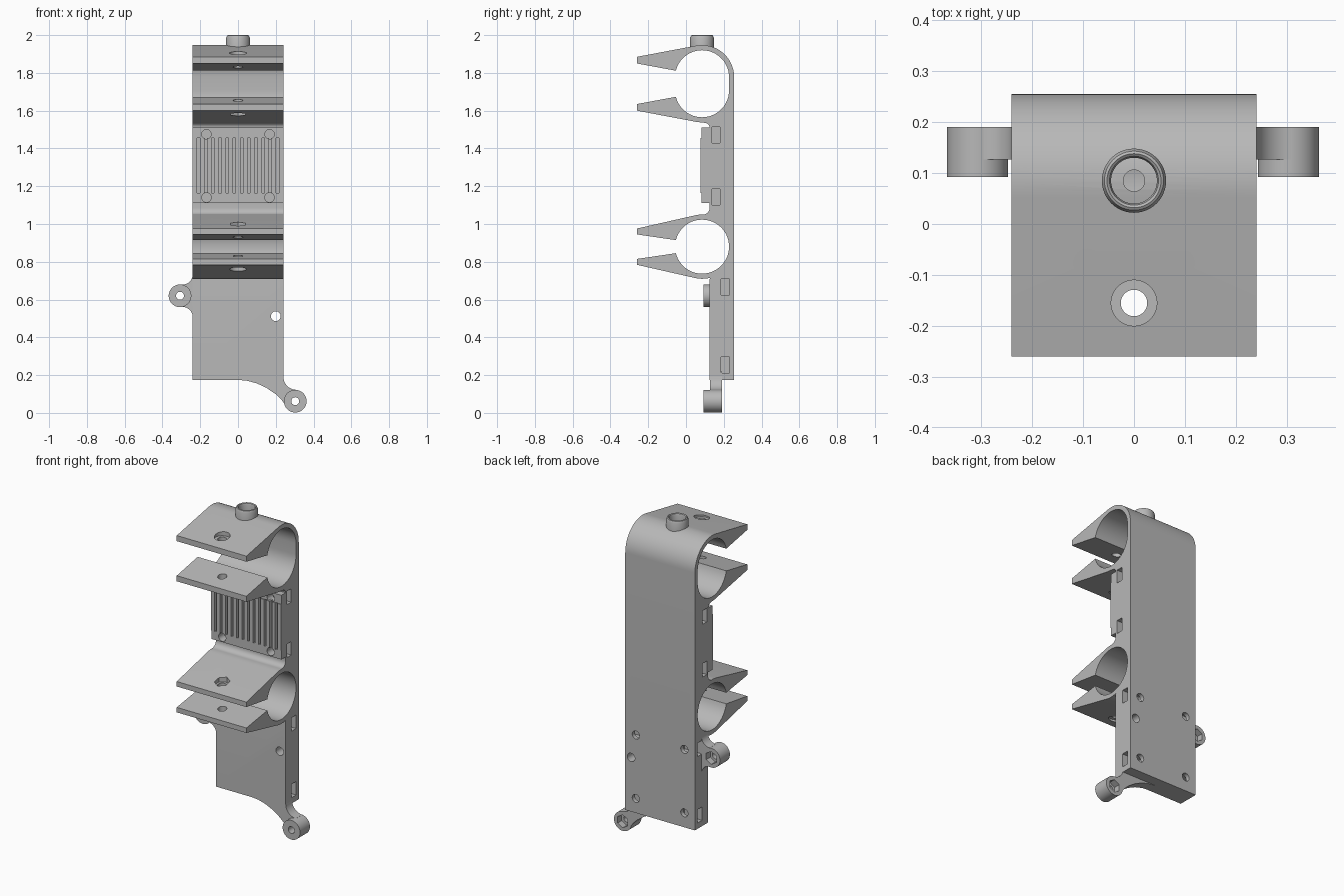
import bpy, bmesh, math
from mathutils import Matrix, Vector

cube = bpy.data.objects.get("Cube")
if cube:
    bpy.data.objects.remove(cube, do_unlink=True)

grey = bpy.data.materials.new("matte_grey")
grey.use_nodes = True
colour = (0.48, 0.48, 0.48, 1)
grey.diffuse_color = colour
grey.node_tree.nodes["Principled BSDF"].inputs["Base Color"].default_value = colour


def finish(name, bm):
    bmesh.ops.recalc_face_normals(bm, faces=bm.faces)
    mesh = bpy.data.meshes.new(name)
    bm.to_mesh(mesh)
    bm.free()
    mesh.materials.append(grey)
    ob = bpy.data.objects.new(name, mesh)
    bpy.context.collection.objects.link(ob)
    return ob


def prism(name, pts, axis, lo, hi):
    """Extrude a flat outline along x or y; outline is (y, z) or (x, z)."""
    bm = bmesh.new()
    place = (lambda a, b: (lo, a, b)) if axis == 'x' else (lambda a, b: (a, lo, b))
    face = bm.faces.new([bm.verts.new(place(a, b)) for a, b in pts])
    out = bmesh.ops.extrude_face_region(bm, geom=[face])
    step = Vector((hi - lo, 0, 0)) if axis == 'x' else Vector((0, hi - lo, 0))
    bmesh.ops.translate(bm, vec=step, verts=[v for v in out["geom"] if isinstance(v, bmesh.types.BMVert)])
    return finish(name, bm)


def box(name, lo, hi):
    bm = bmesh.new()
    add_box(bm, lo, hi)
    return finish(name, bm)


def add_box(bm, lo, hi):
    lo, hi = Vector(lo), Vector(hi)
    bmesh.ops.create_cube(bm, size=1, matrix=Matrix.Translation((lo + hi) / 2) @ Matrix.Diagonal((*(hi - lo), 1)))


def rod(name, axis, centre, lo, hi, r, n=32):
    """Cylinder along y (centre is x, z) or along z (centre is x, y)."""
    mid = (lo + hi) / 2
    if axis == 'y':
        m = Matrix.Translation((centre[0], mid, centre[1])) @ Matrix.Rotation(math.pi / 2, 4, 'X')
    else:
        m = Matrix.Translation((centre[0], centre[1], mid))
    bm = bmesh.new()
    bmesh.ops.create_cone(bm, cap_ends=True, segments=n, radius1=r, radius2=r, depth=hi - lo, matrix=m)
    return finish(name, bm)


def arc(cy, cz, r, a0, a1, n=12):
    angles = [math.radians(a0 + (a1 - a0) * i / n) for i in range(n + 1)]
    return [(cy + r * math.cos(a), cz + r * math.sin(a)) for a in angles]


def boolean(ob, tools, operation='DIFFERENCE'):
    bpy.context.view_layer.objects.active = ob
    for tool in tools:
        tool.hide_render = True
        mod = ob.modifiers.new("cut", 'BOOLEAN')
        mod.operation, mod.solver, mod.object = operation, 'EXACT', tool
        bpy.ops.object.modifier_apply(modifier=mod.name)
        bpy.data.objects.remove(tool, do_unlink=True)


def smooth(ob):
    bpy.ops.object.select_all(action='DESELECT')
    ob.select_set(True)
    bpy.context.view_layer.objects.active = ob
    bpy.ops.object.shade_smooth_by_angle(angle=math.radians(25))


W = 0.24                      # half width
BORE, SHELL, CY = 0.143, 0.17, 0.085
TOP, LOW, ROD = 1.777, 1.708, 0.88
TIP = -0.26

# Side outline: back wall, stretched upper clamp, mounting block, lower clamp, plate
outline = [(0.255, 0.175)]
outline += arc(CY, TOP, SHELL, 0, 101, 20)
outline += [(TIP, 1.885), (TIP, 1.85)]
outline += arc(CY, TOP, BORE, 166, 0, 24) + arc(CY, LOW, BORE, 0, -166, 24)
outline += [(TIP, 1.635), (TIP, 1.60)]
outline += arc(CY, LOW, SHELL, -101, -90, 3) + arc(0.10, 1.51, 0.025, 90, 0, 6)
outline += [(0.083, 1.51), (0.083, 1.11), (0.125, 1.11)]
outline += arc(0.09, 1.085, 0.035, 0, -90, 6) + arc(CY, ROD, SHELL, 90, 101, 3)
outline += [(TIP, 0.976), (TIP, 0.945)]
outline += arc(CY, ROD, BORE, 166, -166, 48)
outline += [(TIP, 0.815), (TIP, 0.784)]
outline += arc(CY, ROD, SHELL, -101, -76, 6) + [(0.125, 0.70), (0.125, 0.175)]
body = prism("carriage_body", outline, 'x', -W, W)

cuts = []
# Clamp screw holes with round and hexagonal recesses
jaw = (0, -0.155)
cuts.append(rod("screw_bore", 'z', jaw, 0.6, 2.1, 0.026))
for lo, hi, sides in ((1.887, 2.0, 32), (1.5, 1.598, 6), (0.978, 1.1, 6), (0.68, 0.782, 32)):
    cuts.append(rod("screw_recess", 'z', jaw, lo, hi, 0.045, sides))
cuts.append(rod("tube_bore", 'z', (0, CY), 1.85, 2.1, 0.021))

# Nut slots in both sides with their screw holes
for s in (-1, 1):
    for y0, z, hole_z, y_lo, y_hi in ((0.137, 1.472, 1.475, 0, 0.21), (0.137, 1.143, 1.14, 0, 0.21),
                                      (0.185, 0.667, 0.66, 0.16, 0.3), (0.185, 0.253, 0.265, 0.16, 0.3)):
        xs = sorted((s * 0.12, s * 0.3))
        cuts.append(box("nut_slot", (xs[0], y0, z - 0.042), (xs[1], y0 + 0.044, z + 0.042)))
        cuts.append(rod("screw_hole", 'y', (s * 0.167, hole_z), y_lo, y_hi, 0.025))
cuts.append(rod("through_hole", 'y', (0.2, 0.512), 0, 0.4, 0.026))
# Recess for the belt teeth
cuts.append(box("belt_recess", (-0.3, 0, 1.165), (0.3, 0.1, 1.455)))
boolean(body, cuts)
smooth(body)

# Belt teeth
bm = bmesh.new()
pitch = 0.038
for i in range(-6, 7):
    add_box(bm, (i * pitch - 0.012, 0.078, 1.165), (i * pitch + 0.012, 0.105, 1.455))
finish("belt_teeth", bm)

# Tube socket on top, turned from a profile
bm = bmesh.new()
ring = [(0.045, 1.92), (0.045, 1.985), (0.048, 1.996), (0.053, 2.0), (0.058, 1.997), (0.063, 1.985), (0.063, 1.92)]
verts = [bm.verts.new((r, CY, z)) for r, z in ring]
edges = [bm.edges.new((verts[i], verts[(i + 1) % len(verts)])) for i in range(len(verts))]
bmesh.ops.spin(bm, geom=verts + edges, cent=(0, CY, 0), axis=(0, 0, 1), angle=math.tau, steps=48, use_duplicate=False)
bmesh.ops.remove_doubles(bm, verts=bm.verts, dist=0.0005)
smooth(finish("tube_socket", bm))


# Screw ears: round boss, flared web, bore and hexagonal nut pocket at the back
def ear(name, centre, web):
    ob = rod(name, 'y', centre, 0.092, 0.19, 0.06, 48)
    boolean(ob, [prism("web", web, 'y', 0.127, 0.1899)], 'UNION')
    boolean(ob, [rod("bore", 'y', centre, 0, 0.3, 0.021), rod("nut_pocket", 'y', centre, 0.15, 0.3, 0.04, 6)])
    smooth(ob)


ear("upper_ear", (-0.307, 0.62),
    [(-0.23, 0.735)] + arc(-0.295, 0.735, 0.056, 0, -90, 10) + [(-0.307, 0.62)]
    + arc(-0.295, 0.505, 0.056, 90, 0, 10) + [(-0.23, 0.505)])
ear("lower_ear", (0.303, 0.062),
    [(0.0, 0.18), (0.0, 0.175), (0.05, 0.17), (0.1, 0.156), (0.15, 0.133), (0.2, 0.099), (0.23, 0.07),
     (0.255, 0.035), (0.303, 0.062)] + arc(0.31, 0.192, 0.07, 270, 180, 10) + [(0.23, 0.22), (0.23, 0.18)])
